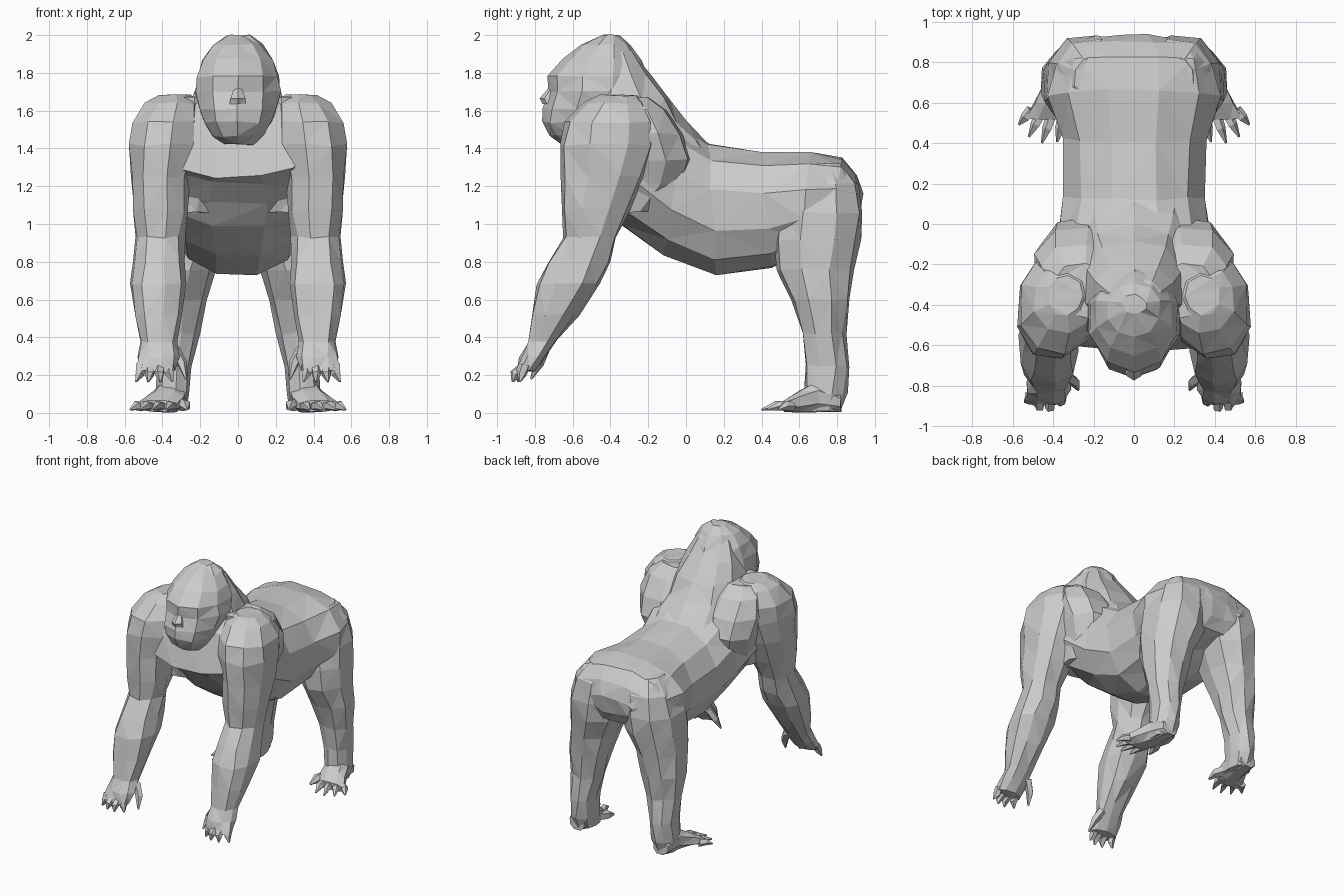
import bpy, bmesh, math, random
from mathutils import Vector as V

random.seed(4)


def loft(name, rings, sides=10, mirror=False, power=0.88, jitter=0.008):
    """Skin rings of (centre, half axis u, half axis v) into a faceted, capped solid."""
    bm = bmesh.new()
    loops = []
    for c, u, v in rings:
        loop = []
        for i in range(sides):
            a = 2 * math.pi * (i + 0.5) / sides
            cu, sv = math.cos(a), math.sin(a)
            cu = math.copysign(abs(cu) ** power, cu)
            sv = math.copysign(abs(sv) ** power, sv)
            p = c + u * cu + v * sv
            p += V([random.uniform(-jitter, jitter) for _ in range(3)])
            p.z = max(p.z, 0)
            loop.append(bm.verts.new(p))
        loops.append(loop)
    for a, b in zip(loops, loops[1:]):
        for i in range(sides):
            j = (i + 1) % sides
            bm.faces.new((a[i], a[j], b[j], b[i]))
    bm.faces.new(loops[0][::-1])
    bm.faces.new(loops[-1])
    bmesh.ops.triangulate(bm, faces=bm.faces[:])
    bmesh.ops.recalc_face_normals(bm, faces=bm.faces[:])
    me = bpy.data.meshes.new(name)
    bm.to_mesh(me)
    bm.free()
    ob = bpy.data.objects.new(name, me)
    bpy.context.collection.objects.link(ob)
    if mirror:
        m = ob.modifiers.new("mirror", 'MIRROR')
        m.use_mirror_merge = False
    return ob


def flat(z, x0, x1, y0, y1):
    """Horizontal ring from its bounds."""
    return (V(((x0 + x1) / 2, (y0 + y1) / 2, z)),
            V(((x1 - x0) / 2, 0, 0)), V((0, (y1 - y0) / 2, 0)))


def upright(y, x0, x1, z0, z1):
    """Ring in a plane of constant y."""
    return (V(((x0 + x1) / 2, y, (z0 + z1) / 2)),
            V(((x1 - x0) / 2, 0, 0)), V((0, 0, (z1 - z0) / 2)))


def leaning(w, ty, tz, by, bz):
    """Centred ring spanning a top and a bottom point of the side profile."""
    t, b = V((0, ty, tz)), V((0, by, bz))
    return (t + b) / 2, V((w, 0, 0)), (t - b) / 2


def digit(name, a, mid, tip, r):
    """Bent finger or toe ending in a point."""
    a, mid, tip = V(a), V(mid), V(tip)
    d = (tip - a).normalized()
    u = d.cross(V((0, 0, 1))).normalized()
    v = u.cross(d)
    loft(name, [(p, u * r * k, v * r * k) for p, k in ((a, 1), (mid, 0.9), (tip, 0.2))],
         sides=5, mirror=True, jitter=0)


# Trunk: rump, belly, and chest widening into the shoulders
loft("torso", [leaning(*s) for s in (
    (0.20, 0.935, 1.16, 0.915, 1.03), (0.33, 0.90, 1.27, 0.86, 0.95),
    (0.40, 0.82, 1.355, 0.76, 0.90), (0.44, 0.66, 1.385, 0.60, 0.83),
    (0.37, 0.40, 1.385, 0.45, 0.765), (0.355, 0.12, 1.43, 0.16, 0.72),
    (0.39, -0.02, 1.52, -0.12, 0.83), (0.46, -0.15, 1.64, -0.33, 0.98),
    (0.50, -0.30, 1.70, -0.44, 1.10), (0.48, -0.44, 1.68, -0.55, 1.21),
    (0.40, -0.54, 1.58, -0.62, 1.245))], sides=12, power=0.9)

# Shoulder blades filling the angle between arm and back
loft("shoulder_blade", [flat(*s) for s in (
    (1.67, 0.12, 0.40, -0.46, -0.20), (1.60, 0.08, 0.47, -0.47, -0.10),
    (1.48, 0.05, 0.50, -0.47, -0.01), (1.34, 0.05, 0.47, -0.46, 0.04),
    (1.20, 0.05, 0.43, -0.45, 0.00), (1.06, 0.10, 0.40, -0.42, -0.16))],
     sides=9, mirror=True)

# Sloping neck running from the back up to the crown
loft("neck", [flat(z, -w, w, y0, y1) for z, w, y0, y1 in (
    (1.36, 0.33, -0.5, 0.16), (1.44, 0.31, -0.55, 0.10), (1.54, 0.28, -0.57, 0.0),
    (1.66, 0.25, -0.55, -0.08), (1.79, 0.20, -0.5, -0.18),
    (1.90, 0.14, -0.45, -0.27), (1.98, 0.06, -0.42, -0.34))], sides=10)

# Head
loft("head", [flat(z, -w, w, y0, y1) for z, w, y0, y1 in (
    (1.42, 0.08, -0.66, -0.45), (1.465, 0.14, -0.72, -0.36),
    (1.54, 0.19, -0.765, -0.27), (1.61, 0.215, -0.765, -0.22),
    (1.70, 0.235, -0.73, -0.2), (1.78, 0.225, -0.73, -0.2),
    (1.87, 0.195, -0.65, -0.24), (1.95, 0.135, -0.56, -0.29),
    (2.0, 0.06, -0.45, -0.35))], sides=10, power=1.0, jitter=0.006)

# Nose
loft("nose", [flat(1.635, -0.05, 0.05, -0.76, -0.66), flat(1.665, -0.045, 0.045, -0.775, -0.66),
              flat(1.70, -0.03, 0.03, -0.745, -0.66), flat(1.74, -0.015, 0.015, -0.715, -0.66)],
     sides=6, jitter=0)

# Arms
loft("arm", [flat(*s) for s in (
    (1.68, 0.25, 0.43, -0.45, -0.26), (1.64, 0.20, 0.50, -0.54, -0.21),
    (1.54, 0.19, 0.565, -0.64, -0.16), (1.42, 0.20, 0.58, -0.67, -0.15),
    (1.25, 0.25, 0.57, -0.665, -0.21), (1.08, 0.26, 0.56, -0.66, -0.29),
    (0.93, 0.285, 0.545, -0.65, -0.37), (0.80, 0.28, 0.555, -0.74, -0.40),
    (0.68, 0.275, 0.575, -0.79, -0.45), (0.52, 0.29, 0.55, -0.82, -0.57),
    (0.38, 0.32, 0.52, -0.84, -0.68), (0.30, 0.31, 0.53, -0.88, -0.74),
    (0.22, 0.33, 0.54, -0.905, -0.80))], sides=9, mirror=True)

# Fingers
for i in range(4):
    x = 0.36 + 0.052 * i
    y = (-0.90, -0.93, -0.925, -0.89)[i]
    digit("finger", (x, -0.85, 0.25), (x + 0.004, y + 0.02, 0.205),
          (x + 0.012 * (i - 1), y + 0.01, 0.165), 0.028)
digit("thumb", (0.34, -0.75, 0.34), (0.295, -0.78, 0.26), (0.275, -0.82, 0.18), 0.03)

# Legs, with rounded buttocks at the top
loft("leg", [flat(*s) for s in (
    (1.32, 0.10, 0.30, 0.62, 0.82), (1.21, 0.02, 0.39, 0.52, 0.91),
    (1.06, -0.01, 0.44, 0.48, 0.94), (0.92, 0.03, 0.455, 0.46, 0.93),
    (0.76, 0.11, 0.46, 0.48, 0.89), (0.60, 0.16, 0.465, 0.55, 0.87),
    (0.42, 0.20, 0.45, 0.61, 0.845), (0.25, 0.24, 0.44, 0.63, 0.865),
    (0.10, 0.26, 0.44, 0.62, 0.855), (0.01, 0.27, 0.43, 0.60, 0.82))],
     sides=9, mirror=True, power=0.95)

# Feet
loft("foot", [upright(*s) for s in (
    (0.82, 0.29, 0.42, 0.0, 0.11), (0.70, 0.27, 0.45, 0.0, 0.17),
    (0.60, 0.28, 0.50, 0.0, 0.12), (0.52, 0.32, 0.54, 0.005, 0.065))],
     sides=8, mirror=True, jitter=0.004)

# Toes
for i, tip in enumerate(((0.38, 0.405), (0.455, 0.40), (0.52, 0.43), (0.57, 0.49))):
    a = (0.35 + 0.052 * i, 0.54 + 0.008 * i, 0.035)
    digit("toe", a, ((a[0] + tip[0]) / 2, (a[1] + tip[1]) / 2, 0.038), (*tip, 0.018), 0.028)
digit("big_toe", (0.32, 0.64, 0.05), (0.28, 0.56, 0.04), (0.27, 0.49, 0.02), 0.036)
